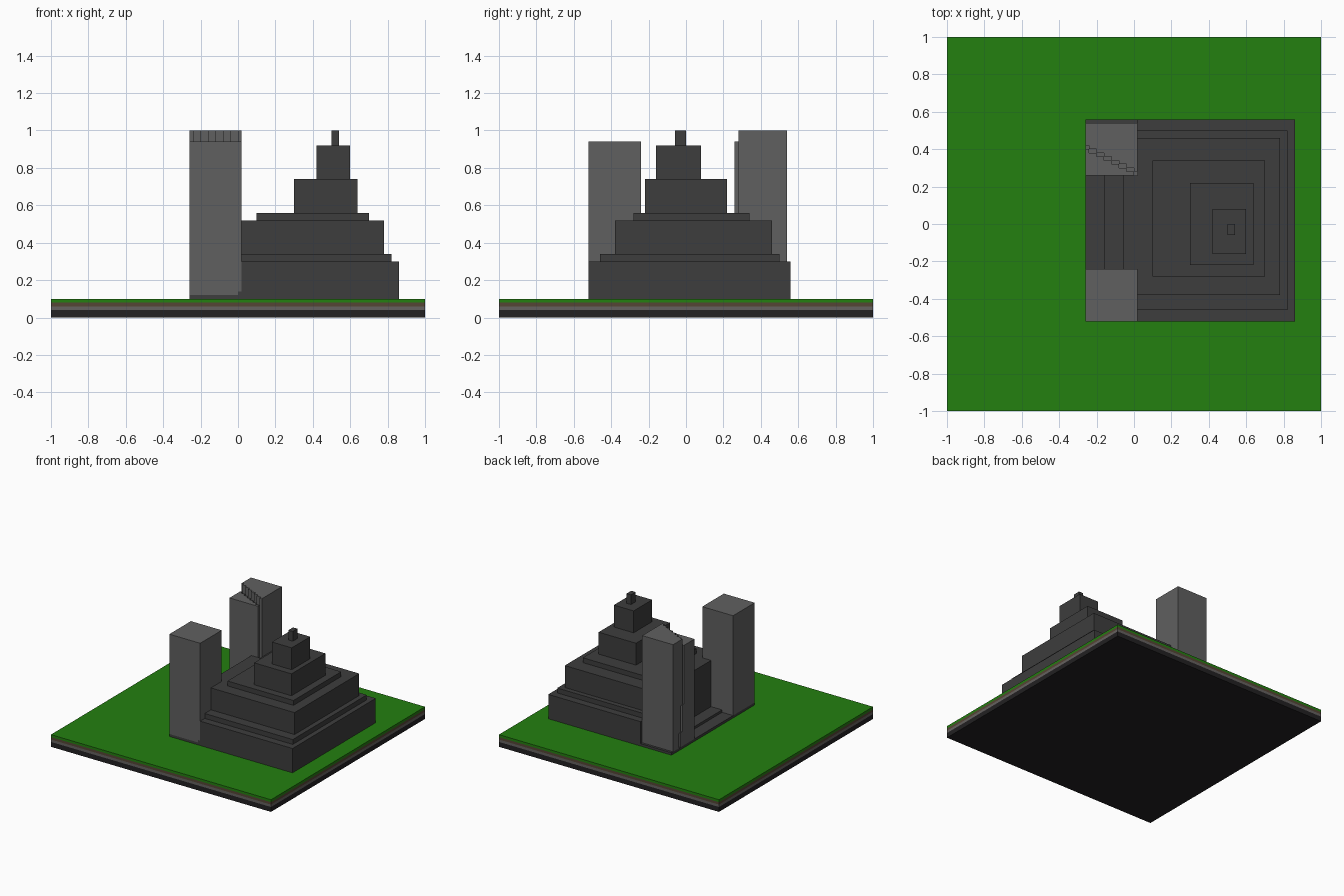
import bpy, bmesh

cube = bpy.data.objects.get("Cube")
if cube:
    bpy.data.objects.remove(cube, do_unlink=True)


def material(name, rgb):
    m = bpy.data.materials.new(name)
    m.use_nodes = True
    m.diffuse_color = (*rgb, 1)
    bsdf = next(n for n in m.node_tree.nodes if n.type == 'BSDF_PRINCIPLED')
    bsdf.inputs["Base Color"].default_value = (*rgb, 1)
    bsdf.inputs["Roughness"].default_value = 0.9
    return m


grass = material("grass_green", (0.017, 0.215, 0.005))
soil = material("soil_brown", (0.09, 0.06, 0.035))
gravel = material("gravel_grey", (0.13, 0.12, 0.115))
bedrock = material("bedrock_black", (0.016, 0.015, 0.016))
dark = material("dark_stone", (0.047, 0.047, 0.047))
light = material("light_stone", (0.117, 0.117, 0.117))


def prism(name, outline, z0, z1, mat):
    """Extrude a flat x-y outline from z0 to z1."""
    bm = bmesh.new()
    face = bm.faces.new([bm.verts.new((x, y, z0)) for x, y in outline])
    new = bmesh.ops.extrude_face_region(bm, geom=[face])["geom"]
    verts = [v for v in new if isinstance(v, bmesh.types.BMVert)]
    bmesh.ops.translate(bm, verts=verts, vec=(0, 0, z1 - z0))
    bmesh.ops.recalc_face_normals(bm, faces=bm.faces)
    me = bpy.data.meshes.new(name)
    bm.to_mesh(me)
    bm.free()
    me.materials.append(mat)
    ob = bpy.data.objects.new(name, me)
    bpy.context.collection.objects.link(ob)
    return ob


def box(name, x0, x1, y0, y1, z0, z1, mat):
    return prism(name, [(x0, y0), (x1, y0), (x1, y1), (x0, y1)], z0, z1, mat)


# Layered ground slab
for name, z0, z1, mat in [("bedrock", 0, 0.04, bedrock), ("gravel", 0.04, 0.06, gravel),
                          ("soil", 0.06, 0.08, soil), ("grass", 0.08, 0.10, grass)]:
    box(name + "_layer", -1, 1, -1, 1, z0, z1, mat)

# Stepped pyramid: x0, x1, y0, y1, z0, z1
tiers = [
    (-0.26, 0.86, -0.52, 0.56, 0.10, 0.12),
    (0.02, 0.86, -0.52, 0.56, 0.12, 0.30),
    (0.02, 0.82, -0.46, 0.50, 0.30, 0.34),
    (0.02, 0.78, -0.38, 0.46, 0.34, 0.52),
    (0.10, 0.70, -0.28, 0.34, 0.52, 0.56),
    (0.30, 0.64, -0.22, 0.22, 0.56, 0.74),
    (0.42, 0.60, -0.16, 0.08, 0.74, 0.92),
    (0.50, 0.54, -0.06, 0.00, 0.92, 1.00),
]
for i, t in enumerate(tiers):
    box(f"pyramid_tier_{i + 1}", *t, dark)

# Wall and low step between the towers
box("entrance_wall", -0.06, 0.02, -0.24, 0.26, 0.12, 0.52, dark)
box("entrance_step", -0.16, -0.06, -0.24, 0.26, 0.12, 0.14, dark)

# Front tower with a chipped foot
box("front_tower", -0.26, 0.02, -0.52, -0.24, 0.14, 0.94, light)
box("front_tower_foot", -0.26, 0.00, -0.52, -0.24, 0.12, 0.14, light)
box("front_tower_chip", 0.00, 0.02, -0.52, -0.24, 0.12, 0.14, dark)

# Back tower split by a stair-stepped crack that drifts backwards lower down
edges = [-0.26] + [round(-0.24 + 0.04 * k, 2) for k in range(7)] + [0.02]


def stairs(start):
    pts = []
    for k in range(8):
        y = round(start - 0.02 * k, 2)
        pts += [(edges[k], y), (edges[k + 1], y)]
    return pts


for i, (z0, z1, drift) in enumerate([(0.12, 0.24, 0.04), (0.24, 0.46, 0.02), (0.46, 1.0, 0.0)]):
    front = [p for p in stairs(0.40 + drift) if p[1] > 0.265]
    end_x = front[-1][0]
    prism(f"back_tower_front_half_{i + 1}", [(-0.26, 0.26)] + front + [(end_x, 0.26)],
          z0, min(z1, 0.94), light)
    prism(f"back_tower_rear_half_{i + 1}",
          [(-0.26, 0.54)] + stairs(0.42 + drift) + [(0.02, 0.54)], z0, z1, light)
